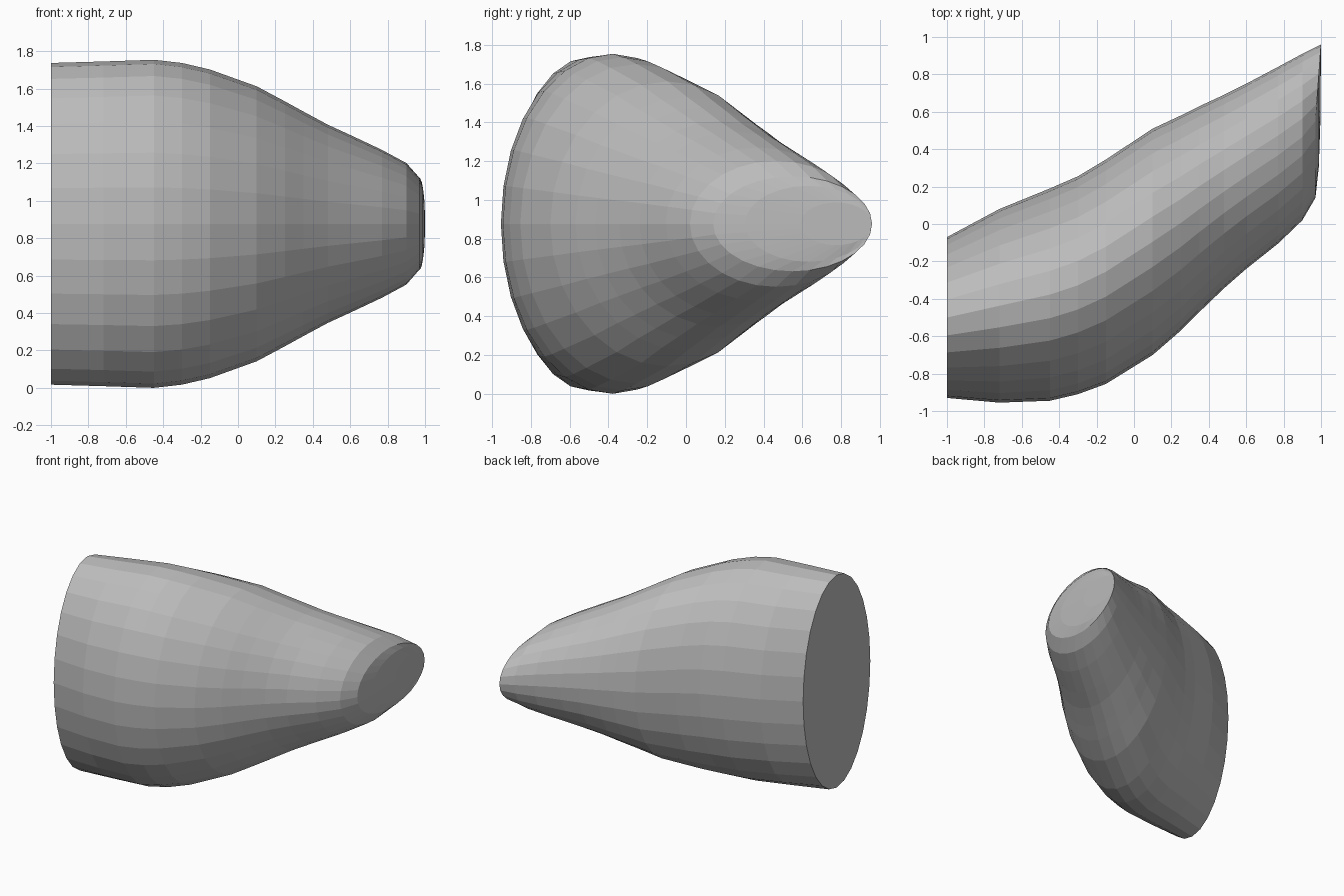
import bpy
import bmesh
from math import cos, sin, pi

cube = bpy.data.objects.get("Cube")
if cube:
    bpy.data.objects.remove(cube, do_unlink=True)

SIDES = 28
MID_Z = 0.877

# Cross-sections: x, front y, back y, half height
SECTIONS = [
    (-1.0, -0.93, -0.07, 0.86),
    (-0.72, -0.955, 0.08, 0.868),
    (-0.45, -0.945, 0.19, 0.877),
    (-0.3, -0.91, 0.255, 0.86),
    (-0.15, -0.855, 0.345, 0.825),
    (0.1, -0.7, 0.51, 0.735),
    (0.25, -0.57, 0.58, 0.655),
    (0.35, -0.47, 0.63, 0.6),
    (0.48, -0.345, 0.69, 0.53),
    (0.6, -0.24, 0.75, 0.475),
    (0.77, -0.105, 0.84, 0.395),
    (0.9, 0.02, 0.91, 0.325),
    (0.97, 0.14, 0.96, 0.245),
]
TIP = (1.0, 0.96, MID_Z)


def ellipse(x, front, back, half):
    """Points around one oval cross-section, starting at the front."""
    mid, radius = (front + back) / 2, (back - front) / 2
    turns = [2 * pi * i / SIDES for i in range(SIDES)]
    return [(x, mid - radius * cos(a), MID_Z + half * sin(a)) for a in turns]


def bridge(bm, a, b):
    for i in range(SIDES):
        j = (i + 1) % SIDES
        bm.faces.new((a[i], a[j], b[j], b[i]))


grey = bpy.data.materials.new("mid grey")
grey.use_nodes = True
colour = (0.5, 0.5, 0.5, 1)
grey.diffuse_color = colour
grey.node_tree.nodes["Principled BSDF"].inputs["Base Color"].default_value = colour

# Body: loft through the cross-sections
bm = bmesh.new()
rings = [[bm.verts.new(p) for p in ellipse(*s)] for s in SECTIONS]

# Rim of the small end leans outwards towards its pointed back edge
end_mid = (SECTIONS[-1][1] + SECTIONS[-1][2]) / 2
for v in rings[-1]:
    v.co.x += 0.03 * max(0, (v.co.y - end_mid) / (TIP[1] - end_mid))

# Small end: shallow dome shrinking towards the back point
for scale, x in ((0.8, 0.988), (0.45, 0.998)):
    ring = []
    for v in rings[len(SECTIONS) - 1]:
        y, z = (t + (c - t) * scale for t, c in zip(TIP[1:], v.co[1:]))
        ring.append(bm.verts.new((max(x, v.co.x), y, z)))
    rings.append(ring)
for a, b in zip(rings, rings[1:]):
    bridge(bm, a, b)
bm.faces.new(rings[-1])

# Large end: flat cap
bm.faces.new(rings[0])
bmesh.ops.remove_doubles(bm, verts=bm.verts, dist=0.0005)
bmesh.ops.recalc_face_normals(bm, faces=bm.faces)

mesh = bpy.data.meshes.new("tapered_body")
bm.to_mesh(mesh)
bm.free()
mesh.materials.append(grey)
body = bpy.data.objects.new("tapered_body", mesh)
bpy.context.collection.objects.link(body)
